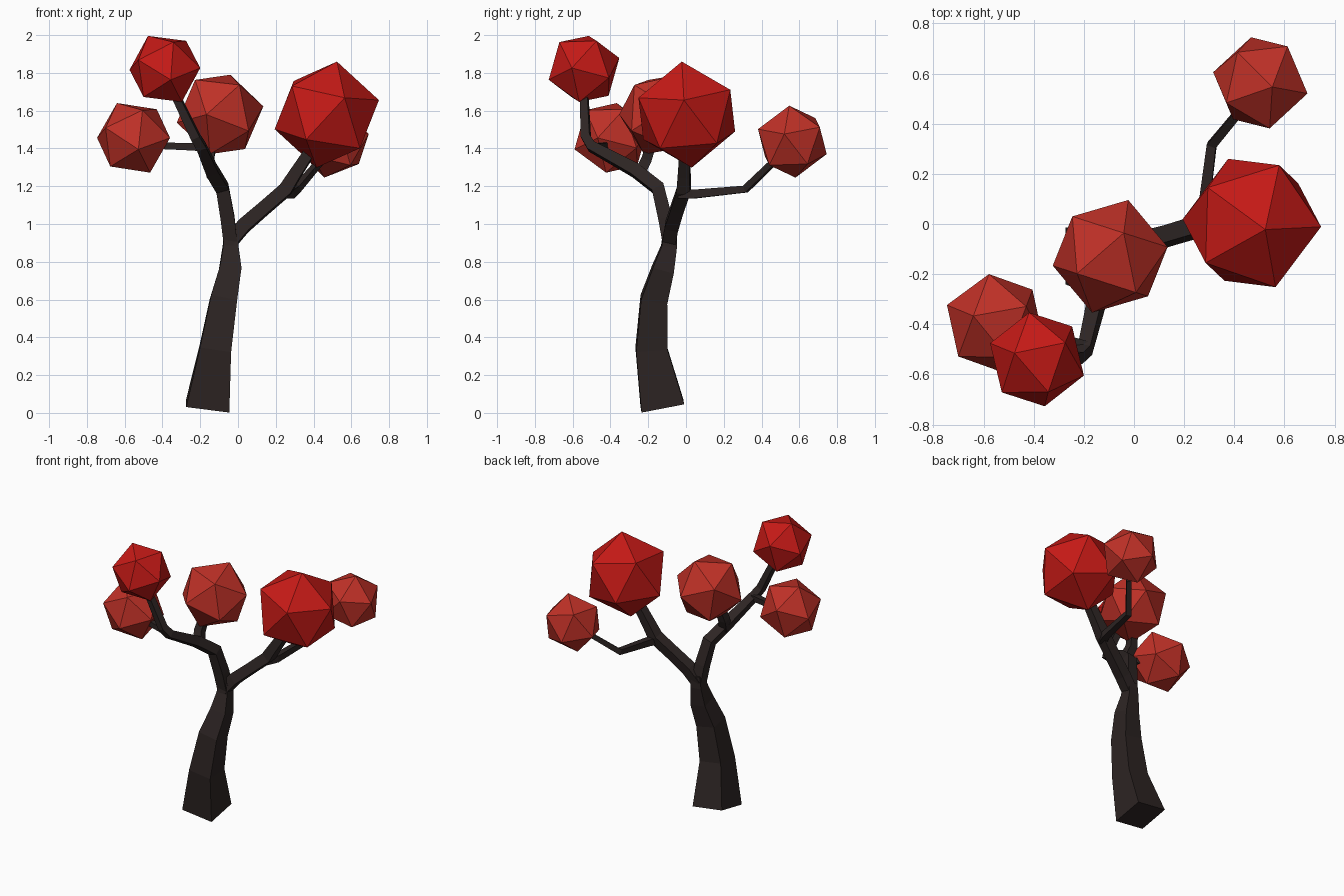
import bpy, bmesh
from mathutils import Vector, Matrix

if "Cube" in bpy.data.objects:
    bpy.data.objects.remove(bpy.data.objects["Cube"])


def material(name, rgb):
    m = bpy.data.materials.new(name)
    m.diffuse_color = (*rgb, 1)
    m.use_nodes = True
    m.node_tree.nodes["Principled BSDF"].inputs["Base Color"].default_value = m.diffuse_color
    return m


BARK = material("bark", (0.026, 0.018, 0.017))
DEEP = material("deep_red_leaves", (0.56, 0.010, 0.008))
SOFT = material("soft_red_leaves", (0.52, 0.030, 0.020))


def finish(bm, name, mat):
    bmesh.ops.recalc_face_normals(bm, faces=bm.faces)
    me = bpy.data.meshes.new(name)
    bm.to_mesh(me)
    bm.free()
    me.materials.append(mat)
    ob = bpy.data.objects.new(name, me)
    bpy.context.collection.objects.link(ob)
    return ob


def limb(name, path):
    """Sweep a square section along (x, y, z, half_width) points."""
    pts = [Vector(p[:3]) for p in path]
    segs = [(b - a).normalized() for a, b in zip(pts, pts[1:])]
    tans = [segs[0]] + [(a + b).normalized() for a, b in zip(segs, segs[1:])] + [segs[-1]]
    bm = bmesh.new()
    rings = []
    ref = Vector((1, 0, 0)) if abs(tans[0].x) < 0.85 else Vector((0, 1, 0))
    u = (ref - ref.dot(tans[0]) * tans[0]).normalized()
    prev = tans[0]
    for p, t, row in zip(pts, tans, path):
        u = prev.rotation_difference(t) @ u
        v = t.cross(u)
        prev = t
        rings.append([bm.verts.new(p + row[3] * (i * u + j * v))
                      for i, j in ((1, 1), (-1, 1), (-1, -1), (1, -1))])
    for a, b in zip(rings, rings[1:]):
        for k in range(4):
            bm.faces.new((a[k], a[(k + 1) % 4], b[(k + 1) % 4], b[k]))
    bm.faces.new(rings[0])
    bm.faces.new(rings[-1])
    return finish(bm, name, BARK)


def leaf_ball(name, mat, centre, radius, corner, neighbour):
    """Icosahedron with one vertex along corner and an adjacent one towards neighbour."""
    z = Vector(corner).normalized()
    n = Vector(neighbour)
    x = (n - n.dot(z) * z).normalized()
    rot = Matrix((x, z.cross(x), z)).transposed().to_4x4()
    bm = bmesh.new()
    bmesh.ops.create_icosphere(bm, subdivisions=1, radius=radius,
                               matrix=Matrix.Translation(centre) @ rot)
    return finish(bm, name, mat)


# Trunk, tapering from a wide square foot to the fork
limb("trunk", [(-.16, -.125, .038, .115), (-.12, -.183, .34, .083),
               (-.077, -.17, .60, .070), (-.042, -.122, .76, .057),
               (-.04, -.09, .88, .040), (-.035, -.085, .96, .035)])

# Left bough and its two side twigs
limb("left_bough", [(-.04, -.088, .90, .036), (-.055, -.11, 1.03, .037),
                    (-.083, -.148, 1.19, .035), (-.14, -.27, 1.285, .033),
                    (-.195, -.50, 1.41, .026), (-.225, -.53, 1.46, .024),
                    (-.34, -.54, 1.70, .020)])
limb("left_twig", [(-.18, -.49, 1.405, .020), (-.28, -.46, 1.41, .019),
                   (-.44, -.42, 1.415, .017)])
limb("middle_twig", [(-.135, -.25, 1.26, .030), (-.155, -.21, 1.34, .028),
                     (-.14, -.18, 1.43, .025)])

# Right bough and the twig reaching to the back
limb("right_bough", [(-.045, -.09, .90, .036), (.03, -.075, .99, .037),
                     (.14, -.045, 1.085, .035), (.25, -.012, 1.18, .036),
                     (.30, -.01, 1.26, .032), (.385, -.005, 1.39, .028)])
limb("back_twig", [(.24, -.03, 1.16, .026), (.275, .04, 1.158, .023),
                   (.31, .315, 1.185, .019), (.43, .46, 1.325, .016)])

# Leaf balls
leaf_ball("right_leaves", DEEP, (.470, .004, 1.579), .287, (.276, -.015, .077), (.037, -.025, .273))
leaf_ball("top_leaves", DEEP, (-.387, -.540, 1.821), .198, (.186, -.064, .005), (.014, -.190, -.061))
leaf_ball("middle_leaves", SOFT, (-.095, -.129, 1.580), .236, (.228, .037, .043), (.070, .225, 0))
leaf_ball("left_leaves", SOFT, (-.553, -.395, 1.456), .206, (-.193, .072, 0), (-.087, .028, .185))
leaf_ball("back_leaves", SOFT, (.504, .563, 1.436), .197, (.186, -.042, .04), (.094, .170, .08))
